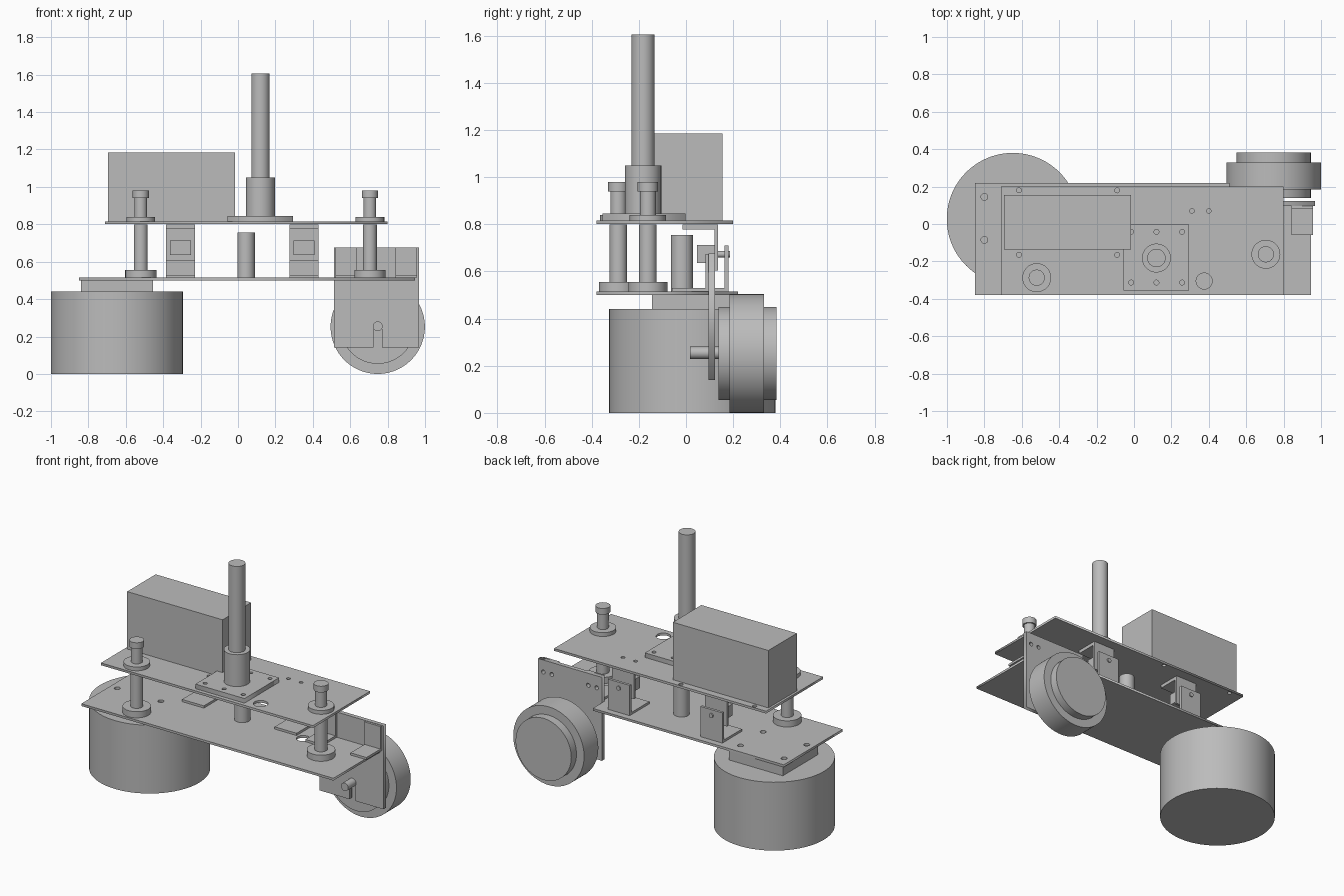
import bpy, math
from mathutils import Vector

cube = bpy.data.objects.get("Cube")
if cube:
    bpy.data.objects.remove(cube, do_unlink=True)

grey = bpy.data.materials.new("plain grey")
grey.use_nodes = True
GREY = (0.5, 0.5, 0.5, 1)
grey.diffuse_color = GREY
for node in grey.node_tree.nodes:
    if node.type == 'BSDF_PRINCIPLED':
        node.inputs["Base Color"].default_value = GREY


def finish(obj, name, smooth=False):
    obj.name = name
    obj.data.materials.clear()
    obj.data.materials.append(grey)
    if smooth:
        bpy.ops.object.shade_smooth_by_angle(angle=math.radians(35))
    return obj


def box(name, x, y, z):
    """Box from its (low, high) range along each axis."""
    ranges = (x, y, z)
    bpy.ops.mesh.primitive_cube_add(size=1, location=[sum(r) / 2 for r in ranges])
    obj = bpy.context.object
    obj.scale = [r[1] - r[0] for r in ranges]
    bpy.ops.object.transform_apply(location=False, rotation=False, scale=True)
    return finish(obj, name)


def cylinder(name, start, length, radius, axis='Z', sides=48):
    """Cylinder running from start along +z or +y."""
    step = Vector((0, 0, length)) if axis == 'Z' else Vector((0, length, 0))
    bpy.ops.mesh.primitive_cylinder_add(
        vertices=sides, radius=radius, depth=length, location=Vector(start) + step / 2,
        rotation=(0 if axis == 'Z' else math.pi / 2, 0, 0))
    return finish(bpy.context.object, name, True)


def plate(name, outline, holes, thickness, location, upright=False):
    """Flat plate with round holes, centred on its thickness."""
    curve = bpy.data.curves.new(name, 'CURVE')
    curve.dimensions = '2D'
    curve.fill_mode = 'BOTH'
    curve.extrude = thickness / 2
    loops = [outline]
    for hx, hy, r in holes:
        angles = [2 * math.pi * i / 24 for i in range(24)]
        loops.append([(hx + r * math.cos(a), hy + r * math.sin(a)) for a in angles])
    for loop in loops:
        spline = curve.splines.new('POLY')
        spline.points.add(len(loop) - 1)
        for point, (px, py) in zip(spline.points, loop):
            point.co = (px, py, 0, 1)
        spline.use_cyclic_u = True
    obj = bpy.data.objects.new(name, curve)
    bpy.context.collection.objects.link(obj)
    obj.location = location
    if upright:
        obj.rotation_euler.x = math.pi / 2
    bpy.ops.object.select_all(action='DESELECT')
    obj.select_set(True)
    bpy.context.view_layer.objects.active = obj
    bpy.ops.object.convert(target='MESH')
    return finish(bpy.context.object, name)


def rect(x0, x1, y0, y1):
    return [(x0, y0), (x1, y0), (x1, y1), (x0, y1)]


# Two deck plates, the lower one notched for the wheel
caster_holes = [(x, y, 0.018) for x in (-0.8, -0.49) for y in (-0.085, 0.145)]
plate("lower_deck",
      [(-0.85, -0.38), (0.945, -0.38), (0.945, 0.095), (0.51, 0.095), (0.51, 0.22), (-0.85, 0.22)],
      caster_holes + [(0.485, -0.03, 0.04)], 0.015, (0, 0, 0.508))
deck_holes = [(x, y, 0.013) for x in (-0.615, -0.09) for y in (-0.165, 0.18)]
deck_holes += [(0.31, 0.07, 0.012), (0.4, 0.07, 0.012), (0.375, -0.305, 0.043)]
plate("upper_deck", rect(-0.71, 0.8, -0.38, 0.2), deck_holes, 0.015, (0, 0, 0.808))

# Caster drum and its mounting block
cylinder("caster_drum", (-0.648, 0.027, 0), 0.44, 0.353, sides=96)
box("caster_mount", (-0.84, -0.455), (-0.145, 0.215), (0.44, 0.5))

# Box on the upper deck
box("equipment_box", (-0.695, -0.015), (-0.135, 0.155), (0.815, 1.185))

# Mast with base plate and collar
base_holes = [(x, y, 0.013) for x in (-0.015, 0.12, 0.257) for y in (-0.313, -0.042)]
plate("mast_base", rect(-0.055, 0.295, -0.355, -0.003), base_holes, 0.03, (0, 0, 0.83))
cylinder("mast_collar", (0.12, -0.182, 0.845), 0.205, 0.077)
cylinder("mast", (0.12, -0.182, 1.05), 0.555, 0.049)

# Flanged posts joining the decks
for side, px, py in (("right", -0.52, -0.287), ("left", 0.705, -0.162)):
    for part, z, height, radius in (
            ("lower_flange", 0.515, 0.04, 0.083), ("post", 0.555, 0.245, 0.037),
            ("upper_flange", 0.815, 0.025, 0.077), ("post_top", 0.84, 0.1, 0.034),
            ("post_cap", 0.94, 0.04, 0.043)):
        cylinder(f"{side}_{part}", (px, py, z), height, radius)

# Short pillar between the decks
cylinder("pillar", (0.043, -0.017, 0.515), 0.24, 0.047)

# Paired angle brackets bolted together between the decks
for side, cx in (("right", -0.307), ("left", 0.353)):
    wide = (cx - 0.078, cx + 0.078)
    box(f"{side}_hanger_top", wide, (-0.015, 0.135), (0.778, 0.8))
    box(f"{side}_hanger_wall", wide, (0.12, 0.135), (0.605, 0.778))
    box(f"{side}_hanger_block", (cx - 0.057, cx + 0.057), (0.047, 0.12), (0.637, 0.712))
    box(f"{side}_foot", wide, (-0.02, 0.18), (0.515, 0.53))
    box(f"{side}_foot_wall", wide, (0.163, 0.18), (0.53, 0.71))
    cylinder(f"{side}_bolt", (cx, 0.135, 0.673), 0.052, 0.014, 'Y', 24)

# Wheel plate with an axle slot, held by two angle brackets
wheel_x, wheel_z = 0.747, 0.255
slot = [(wheel_x + 0.022, 0.14), (wheel_x + 0.022, wheel_z),
        (wheel_x - 0.022, wheel_z), (wheel_x - 0.022, 0.14)]
plate_outline = [(0.512, 0.14), (0.512, 0.677), (0.968, 0.677), (0.968, 0.14)] + slot
plate("wheel_plate", plate_outline,
      [(x, 0.6, 0.013) for x in (0.55, 0.61, 0.87, 0.93)], 0.027, (0, 0.11, 0), True)
for side, x0, x1 in (("inner", 0.522, 0.637), ("outer", 0.843, 0.957)):
    box(f"{side}_wheel_foot", (x0, x1), (-0.06, 0.096), (0.515, 0.53))
    box(f"{side}_wheel_foot_wall", (x0, x1), (0.082, 0.096), (0.53, 0.675))

# Wheel, stepped hubs and axle
cylinder("wheel_tread", (wheel_x, 0.185, 0.252), 0.145, 0.252, 'Y', 96)
cylinder("wheel_inner_hub", (wheel_x, 0.138, 0.252), 0.047, 0.198, 'Y', 96)
cylinder("wheel_outer_hub", (wheel_x, 0.33, 0.252), 0.053, 0.198, 'Y', 96)
cylinder("axle", (wheel_x, 0.017, wheel_z), 0.121, 0.026, 'Y', 32)
